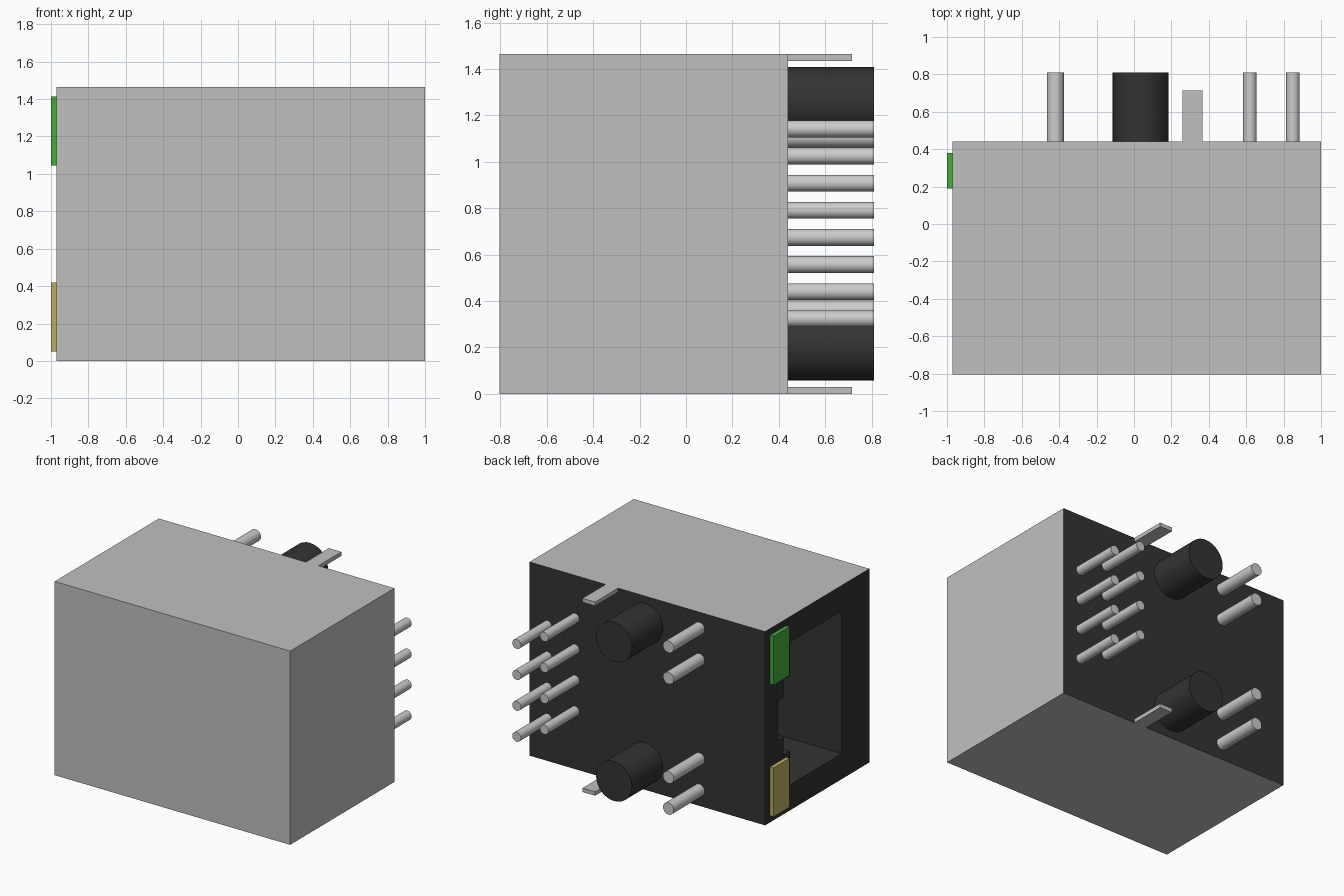
import bpy
import bmesh
from math import pi
from mathutils import Matrix, Vector

cube = bpy.data.objects.get("Cube")
if cube:
    bpy.data.objects.remove(cube, do_unlink=True)


def material(name, rgb):
    m = bpy.data.materials.new(name)
    m.use_nodes = True
    m.diffuse_color = (*rgb, 1)
    m.node_tree.nodes["Principled BSDF"].inputs["Base Color"].default_value = (*rgb, 1)
    return m


BLACK = material("black plastic", (0.033, 0.033, 0.033))
SHIELD = material("shield metal", (0.527, 0.527, 0.527))
PIN = material("pin metal", (0.6, 0.6, 0.6))
GREEN = material("green lamp", (0.055, 0.42, 0.04))
YELLOW = material("yellow lamp", (0.51, 0.43, 0.12))


def finish(bm, name, *mats):
    mesh = bpy.data.meshes.new(name)
    bmesh.ops.recalc_face_normals(bm, faces=bm.faces)
    bm.to_mesh(mesh)
    bm.free()
    for m in mats:
        mesh.materials.append(m)
    obj = bpy.data.objects.new(name, mesh)
    bpy.context.collection.objects.link(obj)
    return obj


def box(name, lo, hi, *mats):
    lo, hi = Vector(lo), Vector(hi)
    bm = bmesh.new()
    bmesh.ops.create_cube(bm, size=1, matrix=Matrix.Translation((lo + hi) / 2)
                          @ Matrix.Diagonal((*(hi - lo), 1)))
    return finish(bm, name, *mats)


def peg(name, x, z, radius, mat):
    # round peg standing out of the back face
    bm = bmesh.new()
    bmesh.ops.create_cone(bm, cap_ends=True, segments=32, radius1=radius, radius2=radius,
                          depth=TIP - BACK, matrix=Matrix.Translation((x, (TIP + BACK) / 2, z))
                          @ Matrix.Rotation(pi / 2, 4, "X"))
    for f in bm.faces:
        f.smooth = len(f.verts) == 4
    for e in bm.edges:
        e.smooth = all(len(f.verts) == 4 for f in e.link_faces)
    return finish(bm, name, mat)


BACK, TIP, HEIGHT = 0.44, 0.81, 1.465
MID = HEIGHT / 2
PORT = -0.97

# Housing: black on the back and port side, metal shield elsewhere
housing = box("housing", (PORT, -0.805, 0), (1, BACK, HEIGHT), BLACK, SHIELD)
for p in housing.data.polygons:
    p.material_index = 0 if p.normal.y > 0.5 or p.normal.x < -0.5 else 1

# Stepped socket with a latch notch, symmetric about mid height
half = [(-0.475, 0.54), (0.14, 0.54), (0.14, 0.285), (0.22, 0.285), (0.22, 0.15), (0.285, 0.15)]
outline = half + [(y, -h) for y, h in reversed(half)]
bm = bmesh.new()
face = bm.faces.new([bm.verts.new((PORT - 0.1, y, MID + h)) for y, h in outline])
ext = bmesh.ops.extrude_face_region(bm, geom=[face])
bmesh.ops.translate(bm, vec=(1.25, 0, 0),
                    verts=[v for v in ext["geom"] if isinstance(v, bmesh.types.BMVert)])
cutter = finish(bm, "socket_cutter", BLACK)
cutter.hide_render = True
cut = housing.modifiers.new("socket", "BOOLEAN")
cut.operation, cut.solver, cut.object = "DIFFERENCE", "EXACT", cutter
bpy.context.view_layer.objects.active = housing
bpy.ops.object.modifier_apply(modifier=cut.name)
bpy.data.objects.remove(cutter, do_unlink=True)

# Indicator lamps beside the latch notch
box("green_lamp", (-1, 0.19, 1.045), (PORT, 0.38, 1.415), GREEN)
box("yellow_lamp", (-1, 0.19, 0.05), (PORT, 0.38, 0.42), YELLOW)

# Shield ground tabs
for name, z in (("lower_tab", 0), ("upper_tab", HEIGHT - 0.03)):
    box(name, (0.26, BACK - 0.01, z), (0.365, 0.715, z + 0.03), SHIELD)

# Locating posts and lamp pins, mirrored about mid height
for side, s in (("lower", -1), ("upper", 1)):
    peg(side + "_post", 0.035, MID + s * 0.526, 0.15, BLACK)
    peg(side + "_inner_lamp_pin", -0.42, MID + s * 0.375, 0.045, PIN)
    peg(side + "_outer_lamp_pin", -0.42, MID + s * 0.612, 0.045, PIN)

# Eight staggered signal pins
for i in range(8):
    peg(f"signal_pin_{i + 1}", 0.62 if i % 2 else 0.85, MID + (i - 3.5) * 0.117, 0.036, PIN)
